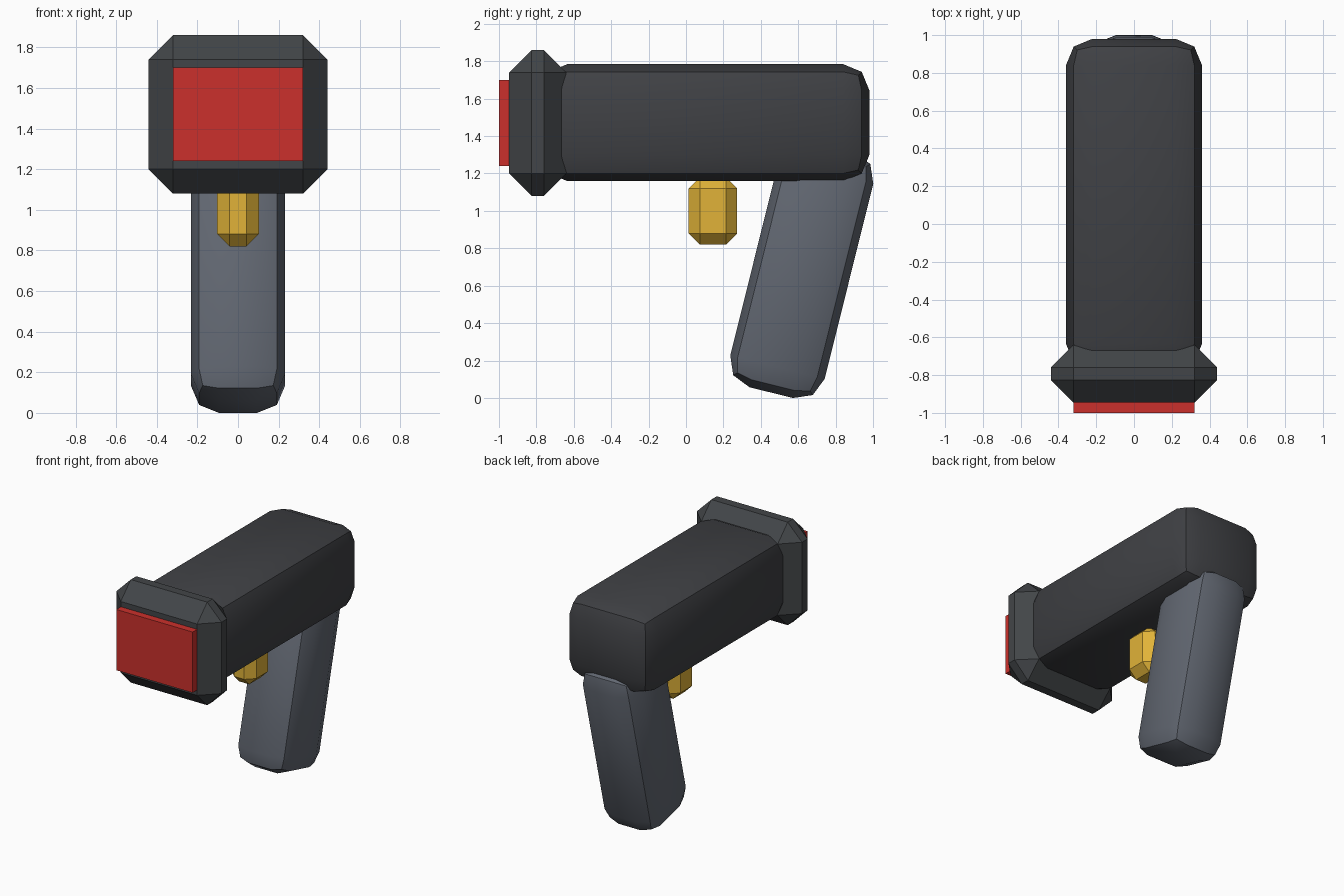
import bpy, bmesh
from math import radians
from mathutils import Matrix

if "Cube" in bpy.data.objects:
    bpy.data.objects.remove(bpy.data.objects["Cube"])


def material(name, rgb):
    mat = bpy.data.materials.new(name)
    mat.diffuse_color = (*rgb, 1.0)
    mat.use_nodes = True
    mat.node_tree.nodes["Principled BSDF"].inputs["Base Color"].default_value = mat.diffuse_color
    return mat


def block(name, center, size, mat, bevel=0.0, segments=1, tilt=0.0):
    """Box with optionally bevelled edges, tilted about x."""
    bm = bmesh.new()
    bmesh.ops.create_cube(bm, size=1.0, matrix=Matrix.Diagonal((*size, 1.0)))
    if bevel:
        bmesh.ops.bevel(bm, geom=bm.edges[:], offset=bevel, offset_type='OFFSET',
                        segments=segments, profile=0.5, affect='EDGES')
    mesh = bpy.data.meshes.new(name)
    bm.to_mesh(mesh)
    bm.free()
    mesh.materials.append(mat)
    obj = bpy.data.objects.new(name, mesh)
    obj.location = center
    obj.rotation_euler.x = radians(tilt)
    bpy.context.collection.objects.link(obj)
    if segments > 1:
        bpy.ops.object.select_all(action='DESELECT')
        obj.select_set(True)
        bpy.context.view_layer.objects.active = obj
        bpy.ops.object.shade_smooth_by_angle(angle=radians(30))
    return obj


dark = material("dark_housing", (0.05, 0.052, 0.058))
rim = material("rim_grey", (0.055, 0.06, 0.065))
slate = material("grip_slate", (0.12, 0.135, 0.165))
red = material("window_red", (0.6, 0.03, 0.025))
yellow = material("trigger_yellow", (0.75, 0.45, 0.04))

# Main housing, softly rounded
block("body", (0, 0.103, 1.472), (0.72, 1.755, 0.625), dark, 0.14, 2)
# Chamfered collar around the nose
block("nose_collar", (0, -0.793, 1.47), (0.88, 0.306, 0.78), rim, 0.12)
# Scan window
block("scan_window", (0, -0.95, 1.47), (0.64, 0.10, 0.46), red)
# Trigger
block("trigger", (0, 0.144, 1.0), (0.205, 0.26, 0.36), yellow, 0.06)
# Raked handle
block("grip", (0, 0.619, 0.686), (0.465, 0.52, 1.355), slate, 0.14, 2, tilt=-14)
